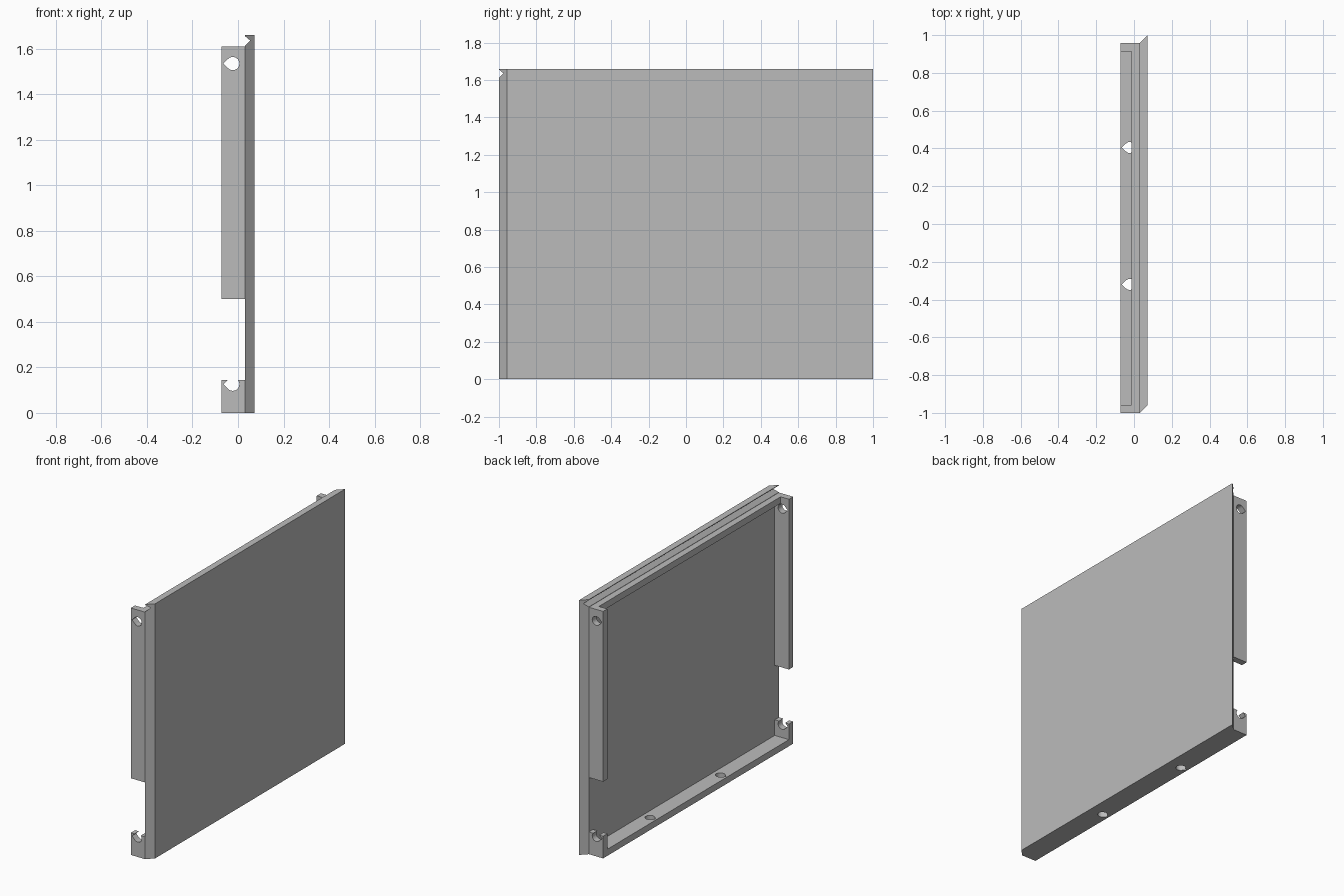
import bpy, bmesh, math
from mathutils import Vector

if "Cube" in bpy.data.objects:
    bpy.data.objects.remove(bpy.data.objects["Cube"], do_unlink=True)

# Main dimensions
INNER, OUTER, BACK = 0.03, 0.0725, -0.0725   # panel faces and open side, in x
Y0, Y1 = -1.0, 0.9575                        # frame ends
FRAME_TOP, PANEL_TOP = 1.61, 1.66
WALL = 0.043
HOLE_X, HOLE_R = -0.023, 0.029

grey = bpy.data.materials.new("plain_grey")
grey.use_nodes = True
grey.diffuse_color = (0.5, 0.5, 0.5, 1)
grey.node_tree.nodes["Principled BSDF"].inputs["Base Color"].default_value = (0.5, 0.5, 0.5, 1)


def prism(name, points, direction):
    """Extrude a closed outline of 3D points along a direction."""
    bm = bmesh.new()
    face = bm.faces.new([bm.verts.new(p) for p in points])
    side = bmesh.ops.extrude_face_region(bm, geom=[face])["geom"]
    moved = [v for v in side if isinstance(v, bmesh.types.BMVert)]
    bmesh.ops.translate(bm, verts=moved, vec=Vector(direction))
    bmesh.ops.recalc_face_normals(bm, faces=bm.faces)
    mesh = bpy.data.meshes.new(name)
    bm.to_mesh(mesh)
    bm.free()
    mesh.materials.append(grey)
    obj = bpy.data.objects.new(name, mesh)
    bpy.context.collection.objects.link(obj)
    return obj


def box(name, x0, x1, y0, y1, z0, z1):
    base = [(x0, y0, z0), (x1, y0, z0), (x1, y1, z0), (x0, y1, z0)]
    return prism(name, base, (0, 0, z1 - z0))


def teardrop():
    """Round hole with a pointed side toward the open back."""
    pts = [(HOLE_X - HOLE_R * math.sqrt(2), 0)]
    steps = 20
    for i in range(steps + 1):
        a = math.radians(-135 + 270 * i / steps)
        pts.append((HOLE_X + HOLE_R * math.cos(a), HOLE_R * math.sin(a)))
    return pts


def cut(obj, cutter):
    cutter.hide_render = True
    mod = obj.modifiers.new("cut", "BOOLEAN")
    mod.operation = "DIFFERENCE"
    mod.solver = "EXACT"
    mod.object = cutter
    bpy.context.view_layer.objects.active = obj
    bpy.ops.object.modifier_apply(modifier=mod.name)
    bpy.data.objects.remove(cutter, do_unlink=True)


# Panel with slanted ends and a V groove along its top inner edge
slant = OUTER - INNER
panel = prism("panel", [(INNER, Y0, 0), (OUTER, Y0 + slant, 0),
                        (OUTER, Y1 + slant, 0), (INNER, Y1, 0)], (0, 0, PANEL_TOP))
groove = [(0.025, -1.1, 1.66), (0.054, -1.1, 1.636), (0.025, -1.1, 1.607)]
cut(panel, prism("groove_cutter", groove, (0, 2.2, 0)))

# Bottom rail with two holes, and the slimmer top rail between the posts
bottom_rail = box("bottom_rail", BACK, INNER, Y0, Y1, 0, WALL)
for y in (0.405, -0.32):
    cut(bottom_rail, prism("hole_cutter", [(px, y + py, -0.1) for px, py in teardrop()], (0, 0, 0.3)))
box("top_rail", -0.012, INNER, Y0 + WALL, Y1 - WALL, FRAME_TOP - WALL, FRAME_TOP)

# Upper posts with holes and short lower posts with open hooks, at both ends
for end, y in (("front", Y0), ("back", Y1 - WALL)):
    for part, z0, z1, hole_z in (("post", 0.5, FRAME_TOP, 1.535), ("hook", WALL, 0.145, 0.126)):
        post = box(end + "_" + part, BACK, INNER, y, y + WALL, z0, z1)
        outline = [(px, y - 0.1, hole_z + pz) for px, pz in teardrop()]
        cut(post, prism("hole_cutter", outline, (0, 0.3, 0)))
